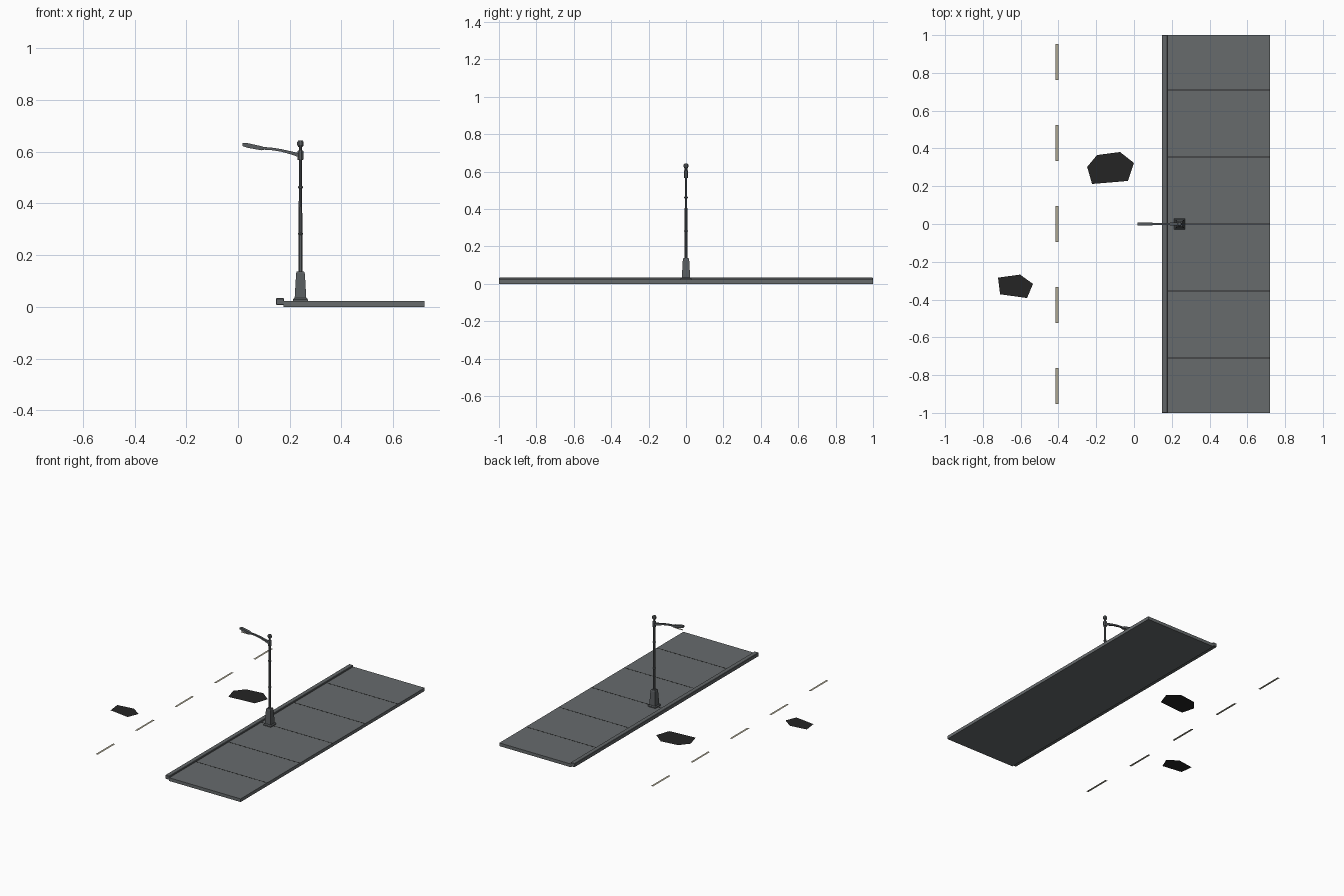
import bpy, bmesh, math
from mathutils import Vector

if "Cube" in bpy.data.objects:
    bpy.data.objects.remove(bpy.data.objects["Cube"])

def mat(name, rgb):
    m = bpy.data.materials.new(name)
    m.diffuse_color = (*rgb, 1)
    m.use_nodes = True
    m.node_tree.nodes["Principled BSDF"].inputs["Base Color"].default_value = m.diffuse_color
    return m

PAVING = mat("paving grey", (0.135, 0.147, 0.152))
KERB = mat("kerb grey", (0.12, 0.13, 0.135))
METAL = mat("pole metal", (0.10, 0.11, 0.116))
JOINT = mat("joint dark", (0.02, 0.02, 0.02))
ASPHALT = mat("asphalt patch", (0.018, 0.018, 0.018))
PAINT = mat("road paint", (0.42, 0.39, 0.29))
LENS = mat("lamp lens", (0.42, 0.40, 0.32))

def finish(bm, name, m, smooth=False):
    me = bpy.data.meshes.new(name)
    bm.to_mesh(me)
    bm.free()
    me.materials.append(m)
    ob = bpy.data.objects.new(name, me)
    bpy.context.collection.objects.link(ob)
    return ob

def box(name, lo, hi, m, bevel=0):
    bm = bmesh.new()
    bmesh.ops.create_cube(bm, size=1)
    for v in bm.verts:
        v.co = Vector([(a + b) / 2 + c * (b - a) for a, b, c in zip(lo, hi, v.co)])
    if bevel:
        bmesh.ops.bevel(bm, geom=bm.edges[:], offset=bevel, segments=1, affect='EDGES')
    return finish(bm, name, m)

def plate(name, pts, z, m):
    bm = bmesh.new()
    f = bm.faces.new([bm.verts.new((x, y, z)) for x, y in pts])
    f.normal_update()
    if f.normal.z < 0:
        f.normal_flip()
    return finish(bm, name, m)

def rect(x0, x1, y0, y1):
    return [(x0, y0), (x1, y0), (x1, y1), (x0, y1)]

def loft(name, rings, m):
    """Skin a list of vertex rings and cap both ends."""
    bm = bmesh.new()
    rs = [[bm.verts.new(p) for p in r] for r in rings]
    n = len(rs[0])
    for a, b in zip(rs, rs[1:]):
        for i in range(n):
            j = (i + 1) % n
            bm.faces.new((a[i], a[j], b[j], b[i]))
    bm.faces.new(rs[0])
    bm.faces.new(rs[-1])
    bmesh.ops.recalc_face_normals(bm, faces=bm.faces[:])
    return finish(bm, name, m)

PX = 0.2415  # pole position

def column(name, profile, sides, m, turn=0.0):
    """Upright part from (radius, height) pairs."""
    rings = [[(PX + r * math.cos(turn + math.tau * i / sides),
               r * math.sin(turn + math.tau * i / sides), z)
              for i in range(sides)] for r, z in profile]
    return loft(name, rings, m)

def square_column(name, profile, m):
    return column(name, [(w / 2 * math.sqrt(2), z) for w, z in profile], 4, m, math.pi / 4)

# pavement and kerb
box("pavement", (0.176, -1, 0), (0.72, 1, 0.022), PAVING)
box("kerb", (0.147, -1, 0.007), (0.178, 1, 0.033), KERB, 0.002)
for i in range(-2, 3):
    y = i * 0.355
    box(f"pavement_joint_{i + 3}", (0.179, y - 0.003, 0.0205), (0.72, y + 0.003, 0.0226), JOINT)

# road dashes and asphalt patches
for i in range(-2, 3):
    y = i * 0.4285
    plate(f"road_dash_{i + 3}", rect(-0.416, -0.401, y - 0.095, y + 0.095), 0.008, PAINT)
plate("asphalt_patch_large", [(-0.222, 0.212), (-0.032, 0.228), (0, 0.323),
      (-0.074, 0.381), (-0.196, 0.365), (-0.248, 0.302)], 0.009, ASPHALT)
plate("asphalt_patch_small", [(-0.709, -0.372), (-0.566, -0.392), (-0.535, -0.317),
      (-0.603, -0.268), (-0.72, -0.284)], 0.009, ASPHALT)

# lamp post
square_column("base_plate", [(0.058, 0.021), (0.058, 0.028), (0.048, 0.034)], METAL)
square_column("base_plinth", [(0.045, 0.033), (0.034, 0.128), (0.028, 0.137)], METAL)
column("pole", [(0.0085, 0.13), (0.0062, 0.63)], 8, METAL, math.pi / 8)
for i, z in enumerate((0.282, 0.462)):
    column(f"pole_ring_{i + 1}", [(0.008, z - 0.005), (0.0105, z - 0.002),
           (0.0105, z + 0.002), (0.008, z + 0.005)], 8, METAL, math.pi / 8)
column("arm_collar", [(0.011, 0.567), (0.0125, 0.572), (0.0125, 0.600), (0.010, 0.605)],
       8, METAL, math.pi / 8)
column("pole_cap", [(0.009, 0.618), (0.0135, 0.625), (0.0135, 0.637), (0.009, 0.643)],
       8, METAL, math.pi / 8)

# curved arm and lamp head: (x, z, half width, half height) sections
def sections(name, data, m):
    return loft(name, [[(x, -w, z - h), (x, w, z - h), (x, w, z + h), (x, -w, z + h)]
                       for x, z, w, h in data], m)

sections("arm", [(PX, 0.584, 0.008, 0.008), (0.205, 0.595, 0.007, 0.006),
                 (0.165, 0.605, 0.006, 0.005), (0.125, 0.611, 0.005, 0.005),
                 (0.085, 0.613, 0.005, 0.005)], METAL)
sections("lamp_head", [(0.100, 0.612, 0.006, 0.005), (0.090, 0.613, 0.009, 0.008),
                       (0.035, 0.624, 0.009, 0.009), (0.018, 0.627, 0.007, 0.006)], METAL)
plate("lamp_lens", rect(0.024, 0.084, -0.007, 0.007), 0.603, LENS)
